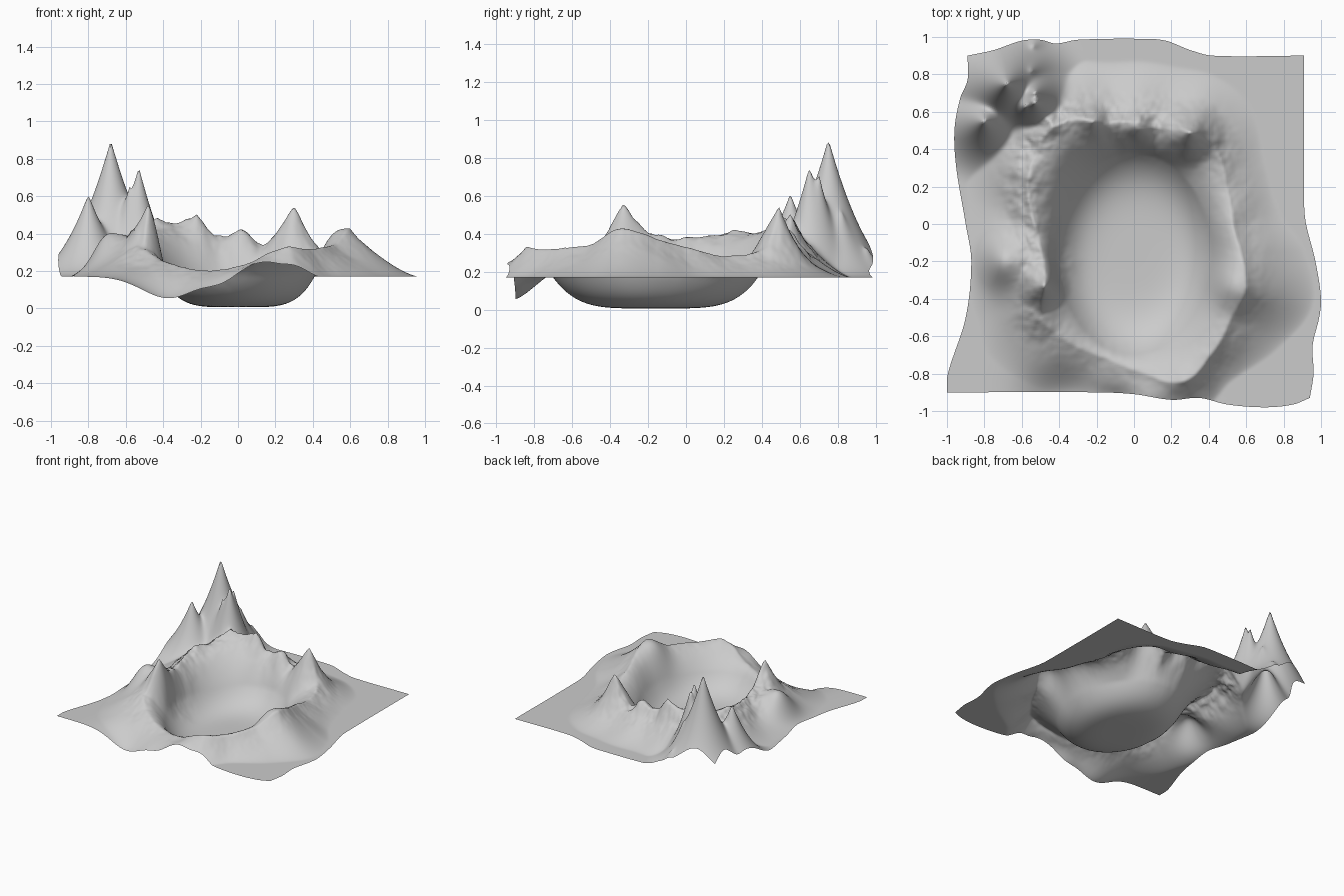
import bpy, bmesh, math
from mathutils import Vector, noise

if "Cube" in bpy.data.objects:
    bpy.data.objects.remove(bpy.data.objects["Cube"])

BASE = 0.17
CX, CY = 0.0, -0.16
BOWL_X, BOWL_Y = 0.41, 0.54      # bowl outline at base level
N = 180

# Crater rim: x, y, height, width of outer slope
RIM = [(.53, .0, .33, .25), (.50, .2, .29, .24), (.43, .40, .30, .3), (.3, .49, .38, .33),
       (.15, .52, .35, .33), (.03, .54, .39, .33), (-.1, .54, .37, .33), (-.22, .56, .43, .33),
       (-.42, .53, .45, .35), (-.54, .38, .43, .38), (-.57, .2, .40, .38), (-.53, 0, .37, .38),
       (-.49, -.2, .41, .42), (-.48, -.34, .43, .4), (-.49, -.5, .31, .35), (-.35, -.63, .24, .3),
       (-.15, -.72, .21, .22), (.05, -.80, .24, .25), (.27, -.84, .31, .2), (.41, -.7, .32, .18),
       (.52, -.5, .34, .3), (.60, -.33, .41, .37), (.57, -.15, .37, .34)]
# Sharp cones added on the rim: x, y, extra height, radius
SPIKES = [(-.48, -.33, .13, .15), (.3, .49, .16, .2), (-.22, .55, .09, .12), (.03, .51, .04, .1),
          (-.45, .55, .06, .12), (.27, -.84, .02, .12)]
# Tall corner peaks: x, y, top, radius
PEAKS = [(-.68, .75, .9, .45), (-.53, .65, .75, .32), (-.8, .55, .61, .36),
         (-.53, .70, .70, .26), (-.58, .63, .62, .26), (-.55, .82, .48, .24), (-.54, .95, .32, .2)]
# Soft swells: x, y, height, spread in x, spread in y
SWELLS = [(.5, -.33, .05, .09, .11), (-.71, -.2, .13, .09, .13), (-.61, -.2, .03, .07, .12),
          (-.37, -.93, -.12, .2, .17), (.12, -.93, .04, .12, .09), (-.1, -.93, -.04, .1, .06)]
# Wavy outline of the sheet, each side as points
LEFT = [(-1, -.9), (-.995, -.8), (-.9, -.5), (-.87, -.2), (-.9, 0), (-.95, .3), (-.96, .5), (-.93, .67), (-.89, .77), (-.89, .9)]
RIGHT = [(.94, -.93), (.96, -.8), (.955, -.65), (.99, -.5), (1, -.4), (.97, -.2), (.92, 0), (.91, .1), (.91, .9)]
FRONT = [(-1, -.9), (-.2, -.9), (0, -.91), (.2, -.94), (.35, -.93), (.5, -.965), (.7, -.98), (.85, -.965), (.94, -.93)]
BACK = [(-.89, .9), (-.75, .93), (-.6, .98), (-.5, .985), (-.42, .965), (-.3, .985), (.05, .99), (.17, .98), (.3, .93), (.42, .9), (.91, .9)]


def interp(table, a):
    """Smooth (Catmull-Rom style) lookup in rows of (key, values...)."""
    i = 0
    while i < len(table) - 2 and a > table[i + 1][0]:
        i += 1
    p, q = table[i], table[i + 1]
    f = (a - p[0]) / (q[0] - p[0])
    before, after = table[max(i - 1, 0)], table[min(i + 2, len(table) - 1)]
    out = []
    for k in range(1, len(p)):
        h = q[0] - p[0]
        m0 = (q[k] - before[k]) / (q[0] - before[0]) * h
        m1 = (after[k] - p[k]) / (after[0] - p[0]) * h
        out.append((2*f**3 - 3*f*f + 1)*p[k] + (f**3 - 2*f*f + f)*m0
                   + (3*f*f - 2*f**3)*q[k] + (f**3 - f*f)*m1)
    return out


# Rim as a polar table, wrapped at both ends
polar = sorted((math.atan2(y - CY, x - CX), math.hypot(x - CX, y - CY), z, w) for x, y, z, w in RIM)
wrap = lambda rows, s: [(r[0] + s * math.tau,) + r[1:] for r in rows]
polar = wrap(polar[-3:], -1) + polar + wrap(polar[:3], 1)


def height(x, y):
    r = math.hypot(x - CX, y - CY)
    a = math.atan2(y - CY, x - CX)
    R, top, w = interp(polar, a)
    bowl = 1 / math.hypot(math.cos(a) / BOWL_X, math.sin(a) / BOWL_Y)
    bowl = min(bowl, R - .04)
    near = math.exp(-((r - R) / .12) ** 2)
    rugged = 1 / (1 + math.exp((x - y) * 8))      # rough only at the back left
    rough = near * (.2 + .8 * rugged) * noise.fractal(Vector((x * 7, y * 7, 2.3)), 1.0, 2.0, 4)
    R += 0.02 * rough
    # Bowl floor, inner wall, outer slope
    if r < bowl:
        z = 0.006 + (BASE - 0.006) * (r / bowl) ** 4.6
    elif r < R:
        s = (r - bowl) / (R - bowl)
        z = BASE + (top - BASE) * s * (1.8 - .8 * s)
    else:
        z = BASE + (top - BASE) * max(0, 1 - (r - R) / w) ** 1.4
    z += rough * .035
    for px, py, h, s in SPIKES:
        z += h * max(0, 1 - math.hypot(x - px, y - py) / s) ** 1.7
    for px, py, h, sx, sy in SWELLS:
        z += h * math.exp(-((x - px) / sx) ** 2 - ((y - py) / sy) ** 2)
    # Corner peaks join by a soft maximum
    parts = [(t - BASE) * max(0, 1 - math.hypot(x - px, y - py) / s) ** 2.2 for px, py, t, s in PEAKS]
    if max(parts) > 0:
        parts.append(max(0, z - BASE))
        z = max(z, BASE + sum(p ** 6 for p in parts) ** (1 / 6))
    return max(z, 0)


# Terrain sheet: blend the four outlines into a grid, then lift it
left = [(y, x) for x, y in LEFT]
right = [(y, x) for x, y in RIGHT]
bm = bmesh.new()
rows = []
for j in range(N + 1):
    v = j / N
    row = []
    for i in range(N + 1):
        u = i / N
        y0 = interp(FRONT, -1 + 1.94 * u)[0]
        y1 = interp(BACK, -.89 + 1.8 * u)[0]
        y = y0 + (y1 - y0) * v
        xl = interp(left, min(max(y, -.9), .9))[0]
        xr = interp(right, min(max(y, -.93), .9))[0]
        x = xl + (xr - xl) * u
        row.append(bm.verts.new((x, y, height(x, y))))
    rows.append(row)
for j in range(N):
    for i in range(N):
        bm.faces.new((rows[j][i], rows[j][i+1], rows[j+1][i+1], rows[j+1][i]))
for f in bm.faces:
    f.smooth = True
mesh = bpy.data.meshes.new("crater_terrain")
bm.to_mesh(mesh)
bm.free()
bpy.context.collection.objects.link(bpy.data.objects.new("crater_terrain", mesh))
